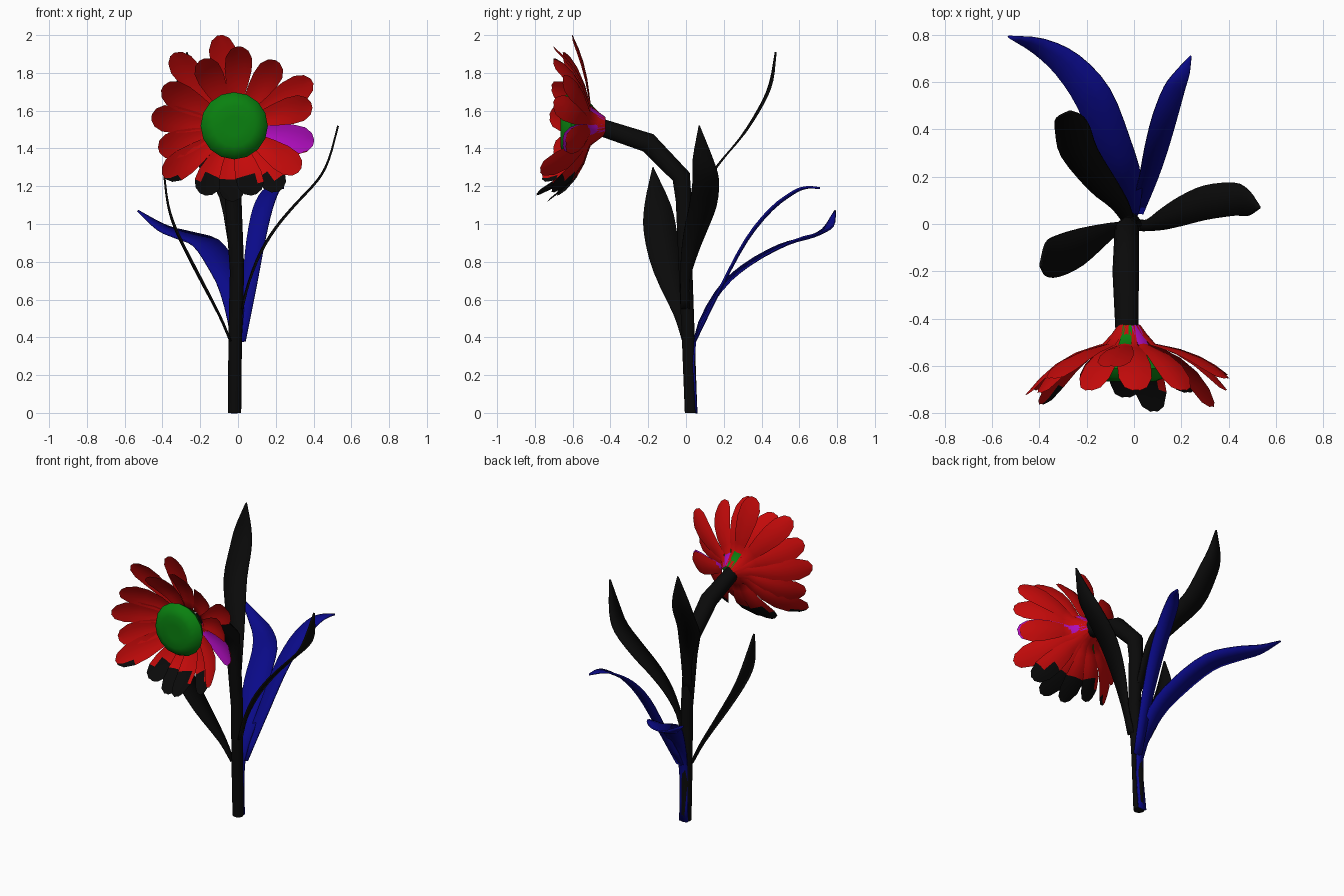
import bpy, bmesh, math
from mathutils import Vector

if "Cube" in bpy.data.objects:
    bpy.data.objects.remove(bpy.data.objects["Cube"])


def mat(name, rgb):
    m = bpy.data.materials.new(name)
    m.diffuse_color = (*rgb, 1)
    m.use_nodes = True
    m.node_tree.nodes["Principled BSDF"].inputs["Base Color"].default_value = m.diffuse_color
    return m


BLACK = mat("black", (0.003, 0.003, 0.003))
BLUE = mat("blue", (0.003, 0.003, 0.25))
RED = mat("red", (0.55, 0.003, 0.003))
GREEN = mat("green", (0.003, 0.22, 0.005))
PURPLE = mat("purple", (0.42, 0.004, 0.5))


def finish(bm, name, mats):
    me = bpy.data.meshes.new(name)
    bm.to_mesh(me)
    bm.free()
    ob = bpy.data.objects.new(name, me)
    bpy.context.collection.objects.link(ob)
    for m in mats:
        me.materials.append(m)
    bpy.ops.object.select_all(action='DESELECT')
    ob.select_set(True)
    bpy.context.view_layer.objects.active = ob
    bpy.ops.object.shade_smooth_by_angle(angle=math.radians(60))
    return ob


def skin(bm, rows, closed=False):
    vs = [[bm.verts.new(p) for p in r] for r in rows]
    faces = []
    for a, b in zip(vs, vs[1:]):
        n = len(a)
        for i in range(n if closed else n - 1):
            j = (i + 1) % n
            faces.append(bm.faces.new((a[i], a[j], b[j], b[i])))
    return vs, faces


# stem: 10-sided tube bending forward to the flower head
path = [Vector(p) for p in ((-.018, .027, 0), (-.015, .012, .4), (-.005, -.002, .75),
                            (-.025, -.012, 1.12), (-.03, -.025, 1.25),
                            (-.035, -.2, 1.43), (-.03, -.46, 1.515))]
radii = (.035, .036, .038, .044, .052, .056, .048)
rows = []
for i, p in enumerate(path):
    t = ((path[min(i + 1, 6)] - p).normalized() if i < 6 else Vector()) + \
        ((p - path[i - 1]).normalized() if i else Vector())
    t.normalize()
    if i == 0:
        t = Vector((0, 0, 1))
    u = Vector((1, 0, 0))
    v = t.cross(u).normalized()
    rows.append([p + radii[i] * (u * math.cos(a) + v * math.sin(a))
                 for a in [k * math.pi / 5 for k in range(10)]])
bm = bmesh.new()
vs, _ = skin(bm, rows, True)
bm.faces.new(vs[0][::-1])
bm.faces.new(vs[-1])
finish(bm, "stem", [BLACK])


def smooth_curve(pts, steps=3):
    # Catmull-Rom through the points
    p = [Vector(q) for q in pts]
    p = [2 * p[0] - p[1]] + p + [2 * p[-1] - p[-2]]
    res = []
    for a, b, c, d in zip(p, p[1:], p[2:], p[3:]):
        for k in range(steps):
            t = k / steps
            res.append(.5 * (2 * b + (c - a) * t + (2 * a - 5 * b + 4 * c - d) * t * t
                             + (3 * b - a - 3 * c + d) * t ** 3))
    return res + [p[-2]]


# leaves: thin lengthwise-folded blades; side vector blends from base to tip
def leaf(name, pts, widths, s0, s1, material, fold=(0, 0, 0)):
    rows = []
    curve = smooth_curve([(*p, w) for p, w in zip(pts, widths)])
    n = len(curve) - 1
    for i, q in enumerate(curve):
        p, w = Vector(q[:3]), max(q[3], .006)
        s = Vector(s0).lerp(Vector(s1), i / n).normalized() * w / 2
        rows.append([p - s, p + Vector(fold) * w, p + s])
    bm = bmesh.new()
    skin(bm, rows)
    ob = finish(bm, name, [material])
    m = ob.modifiers.new("thickness", 'SOLIDIFY')
    m.thickness = .01
    m.offset = 0


leaf("right_leaf", [(.02, -.005, .55), (.06, -.005, .7), (.12, .02, .85), (.2, .055, .98),
                    (.3, .09, 1.1), (.42, .105, 1.23), (.48, .09, 1.34), (.53, .07, 1.52)],
     (.05, .05, .09, .125, .145, .14, .11, .006), (-.1, 1, 0), (0, 1, 0), BLACK)
leaf("front_left_leaf", [(-.04, -.005, .38), (-.1, -.03, .52), (-.22, -.095, .75),
                         (-.32, -.135, .95), (-.37, -.15, 1.1), (-.395, -.175, 1.3)],
     (.03, .07, .155, .175, .14, .006), (-.1, 1, 0), (0, 1, 0), BLACK)
leaf("back_left_leaf", [(-.02, .01, .85), (-.06, .08, 1.15), (-.13, .16, 1.3), (-.23, .3, 1.47),
                        (-.26, .4, 1.63), (-.275, .45, 1.75), (-.27, .475, 1.91)],
     (.05, .08, .13, .16, .15, .11, .006), (1, .25, .3), (1, .1, .1), BLACK)
leaf("back_left_long_leaf", [(-.02, .055, 0), (-.01, .045, .38), (-.03, .17, .64), (-.09, .33, .79),
                             (-.17, .53, .9), (-.28, .67, .94), (-.4, .75, .98), (-.53, .79, 1.07)],
     (.06, .06, .13, .16, .16, .13, .08, .006), (1, 0, 0), (.6, .8, .25), BLUE, (0, .03, -.06))
leaf("back_right_leaf", [(.01, .045, .38), (.06, .19, .68), (.095, .32, .92), (.13, .45, 1.08),
                         (.17, .57, 1.17), (.205, .64, 1.195), (.24, .71, 1.19)],
     (.06, .08, .1, .105, .09, .06, .006), (1, 0, 0), (1, -.2, 0), BLUE, (0, .05, -.06))

# flower centre: lathed low dome facing forward
CX, CZ = -.02, 1.52
bm = bmesh.new()
prof = ((.05, -.665), (.11, -.665), (.155, -.648), (.178, -.61), (.15, -.565), (.06, -.53))
vs, _ = skin(bm, [[(CX + r * math.cos(k * math.pi / 8), y, CZ + r * math.sin(k * math.pi / 8))
                   for k in range(16)] for r, y in prof], True)
bm.faces.new(vs[0])
bm.faces.new(vs[-1][::-1])
bmesh.ops.recalc_face_normals(bm, faces=bm.faces[:])
finish(bm, "flower_centre", [GREEN])

# petals: (angle, length, tip depth); a steep neck at the stem, then flat, then cupped
petals = [(99, .485, -.60), (86, .42, -.70), (56, .41, -.70), (30, .475, -.65),
          (15, .425, -.70), (-12, .43, -.65), (-34, .42, -.77), (-54, .42, -.71),
          (-74, .38, -.79), (-92, .40, -.73), (-115, .40, -.68), (-144, .46, -.76),
          (-162, .42, -.70), (-186, .44, -.72), (152, .43, -.71), (131, .50, -.65),
          (116, .39, -.70), (-13, .425, -.635)]
NECK = -.505
shape = ((.16, .0, .055), (.3, .08, .085), (.46, .18, .115), (.67, .4, .143),
         (.84, .67, .14), (.95, .9, .095), (1, 1, .03))
for i, (deg, length, tip) in enumerate(petals):
    a = math.radians(deg)
    out = Vector((math.cos(a), 0, math.sin(a)))
    side = Vector((-math.sin(a), 0, math.cos(a)))
    spine = [(.045, -.425, .04), (.075, -.465, .045)]
    spine += [(.05 + (length - .05) * f, NECK + (tip - NECK) * d, w) for f, d, w in shape]
    rows = []
    for r, y, w in spine:
        c = Vector((CX, y, CZ)) + out * r
        rows.append([c + side * w * k / 2 + Vector((0, -.1 * w * k * k, 0))
                     for k in (-1, -.5, 0, .5, 1)])
    bm = bmesh.new()
    _, faces = skin(bm, rows)
    for f in faces:
        if f.calc_center_median().z < 1.245:
            f.material_index = 1
    base = PURPLE if i == 5 else RED
    # coloured petal bases at the back
    accent = BLACK
    if i in (0, 2):
        accent = GREEN if i == 0 else PURPLE
        for f in faces[:8]:
            f.material_index = 1
    finish(bm, f"petal_{i + 1}", [base, accent])
